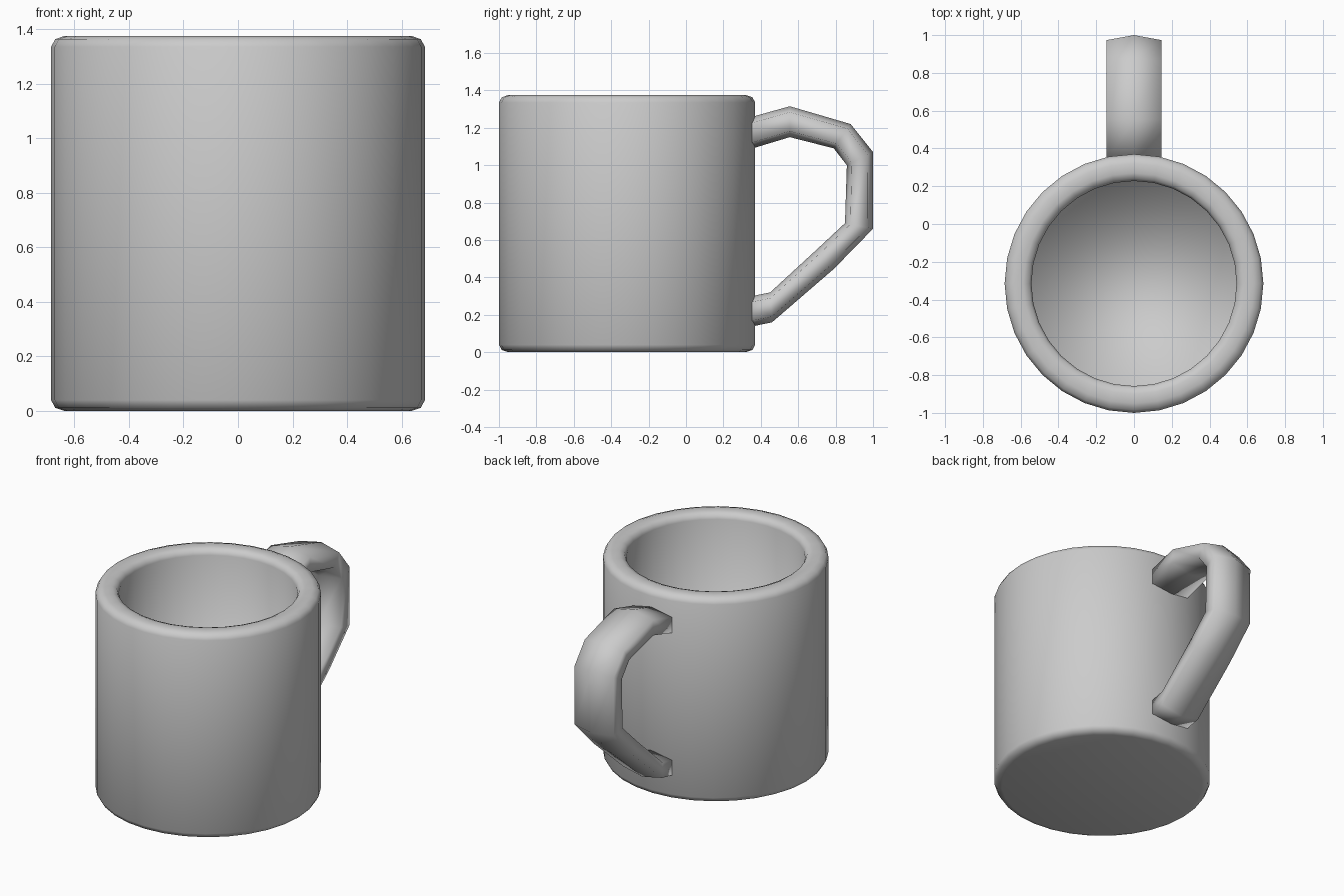
import bpy, bmesh, math

if "Cube" in bpy.data.objects:
    bpy.data.objects.remove(bpy.data.objects["Cube"])

CY = -0.315   # mug axis
SEG = 32


def make_object(name, bm):
    bmesh.ops.recalc_face_normals(bm, faces=bm.faces)
    for f in bm.faces:
        f.smooth = True
    mesh = bpy.data.meshes.new(name)
    bm.to_mesh(mesh)
    bm.free()
    ob = bpy.data.objects.new(name, mesh)
    bpy.context.collection.objects.link(ob)
    return ob


def bridge(bm, rings):
    for a, b in zip(rings, rings[1:]):
        n = len(a)
        for i in range(n):
            j = (i + 1) % n
            bm.faces.new((a[i], a[j], b[j], b[i]))
    bm.faces.new(rings[0])
    bm.faces.new(rings[-1])


# Cup body: outer wall, rounded rim, inner wall and floor (radius, z)
profile = [(0.635, 0), (0.67, 0.012), (0.685, 0.04),
           (0.685, 1.335), (0.67, 1.363), (0.635, 1.375),
           (0.585, 1.375), (0.555, 1.363), (0.543, 1.335), (0.543, 0.14)]
bm = bmesh.new()
rings = []
for r, z in profile:
    rings.append([bm.verts.new((r * math.sin(2 * math.pi * i / SEG),
                                CY + r * math.cos(2 * math.pi * i / SEG), z))
                  for i in range(SEG)])
bridge(bm, rings)
make_object("cup_body", bm)

# Handle: hexagonal section swept between outer and inner outlines (y, z)
outer = [(0.34, 1.255), (0.555, 1.315), (0.88, 1.22), (1.0, 1.07),
         (1.0, 0.66), (0.79, 0.445), (0.46, 0.16), (0.34, 0.135)]
inner = [(0.34, 1.085), (0.555, 1.15), (0.79, 1.09), (0.86, 1.0),
         (0.85, 0.69), (0.70, 0.55), (0.45, 0.32), (0.34, 0.297)]
section = [(0, 0), (0.145, 0.19), (0.145, 0.81),
           (0, 1), (-0.145, 0.81), (-0.145, 0.19)]
bm = bmesh.new()
rings = []
for (y0, z0), (y1, z1) in zip(outer, inner):
    rings.append([bm.verts.new((x, y0 + (y1 - y0) * t, z0 + (z1 - z0) * t))
                  for x, t in section])
bridge(bm, rings)
make_object("handle", bm)
